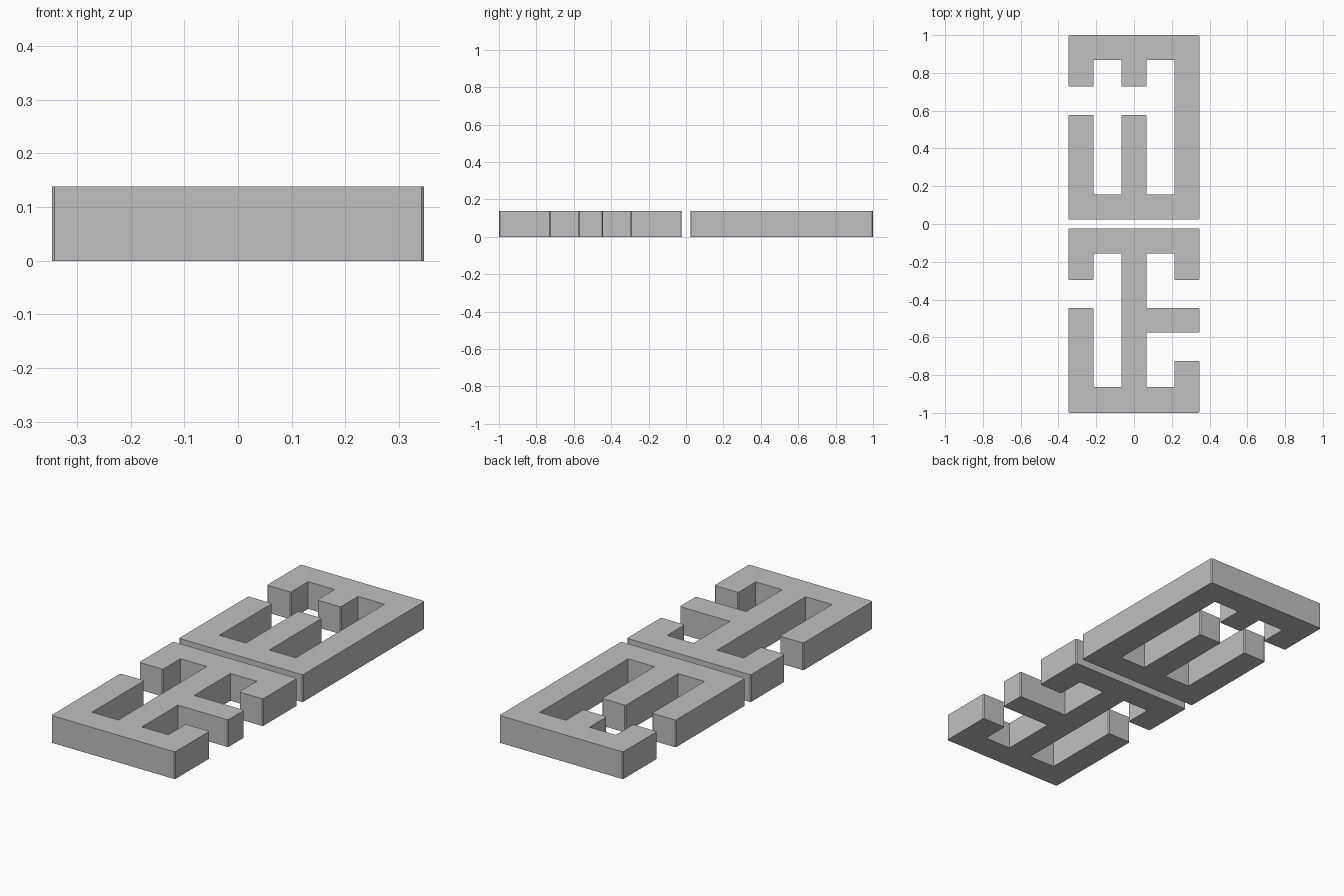
import bpy
import bmesh

if "Cube" in bpy.data.objects:
    bpy.data.objects.remove(bpy.data.objects["Cube"], do_unlink=True)

HEIGHT = 0.138
CORNER = 0.005

# Shared x stations: outer and inner sides of the left, middle and right bars
OUT, INN, MID = 0.347, 0.214, 0.066

grey = bpy.data.materials.new("plain grey")
grey.use_nodes = True
grey.diffuse_color = (0.53, 0.53, 0.53, 1)
grey.node_tree.nodes["Principled BSDF"].inputs["Base Color"].default_value = grey.diffuse_color


def right_angle_path(start, moves):
    """Corners of an outline whose moves alternately change x and y."""
    x, y = start
    points = [(x, y)]
    for i, value in enumerate(moves):
        if i % 2 == 0:
            x = value
        else:
            y = value
        points.append((x, y))
    return points


def slab(name, start, moves):
    """Extrude an outline and slightly trim its outward upright edges."""
    bm = bmesh.new()
    base = bm.faces.new([bm.verts.new((x, y, 0)) for x, y in right_angle_path(start, moves)])
    bottom = bmesh.ops.extrude_face_region(bm, geom=[base], use_keep_orig=True)
    top = [v for v in bottom["geom"] if isinstance(v, bmesh.types.BMVert)]
    bmesh.ops.translate(bm, verts=top, vec=(0, 0, HEIGHT))
    bmesh.ops.recalc_face_normals(bm, faces=bm.faces)
    upright = [e for e in bm.edges
               if abs(e.verts[0].co.z - e.verts[1].co.z) > HEIGHT / 2 and e.is_convex]
    bmesh.ops.bevel(bm, geom=upright, offset=CORNER, segments=1, affect='EDGES')
    mesh = bpy.data.meshes.new(name)
    bm.to_mesh(mesh)
    bm.free()
    mesh.materials.append(grey)
    obj = bpy.data.objects.new(name, mesh)
    bpy.context.collection.objects.link(obj)
    return obj


# Back slab: solid right side, three short prongs and two long ones
near, floor, long_tip, short_tip, ceiling, far = 0.023, 0.157, 0.578, 0.728, 0.867, 1
slab("back_slab", (-OUT, near), [
    OUT, far, -OUT, short_tip, -INN, ceiling, -MID, short_tip,
    MID, ceiling, INN, floor, MID, long_tip, -MID, floor,
    -INN, long_tip, -OUT])

# Front slab: central spine with hooked ends and one side arm
near, floor, hook, arm_low, arm_high, tip, ceiling, far = (
    -1, -0.864, -0.724, -0.575, -0.445, -0.296, -0.155, -0.023)
slab("front_slab", (-OUT, near), [
    OUT, hook, INN, floor, MID, arm_low, OUT, arm_high,
    MID, ceiling, INN, tip, OUT, far, -OUT, tip,
    -INN, ceiling, -MID, floor, -INN, arm_high, -OUT])
